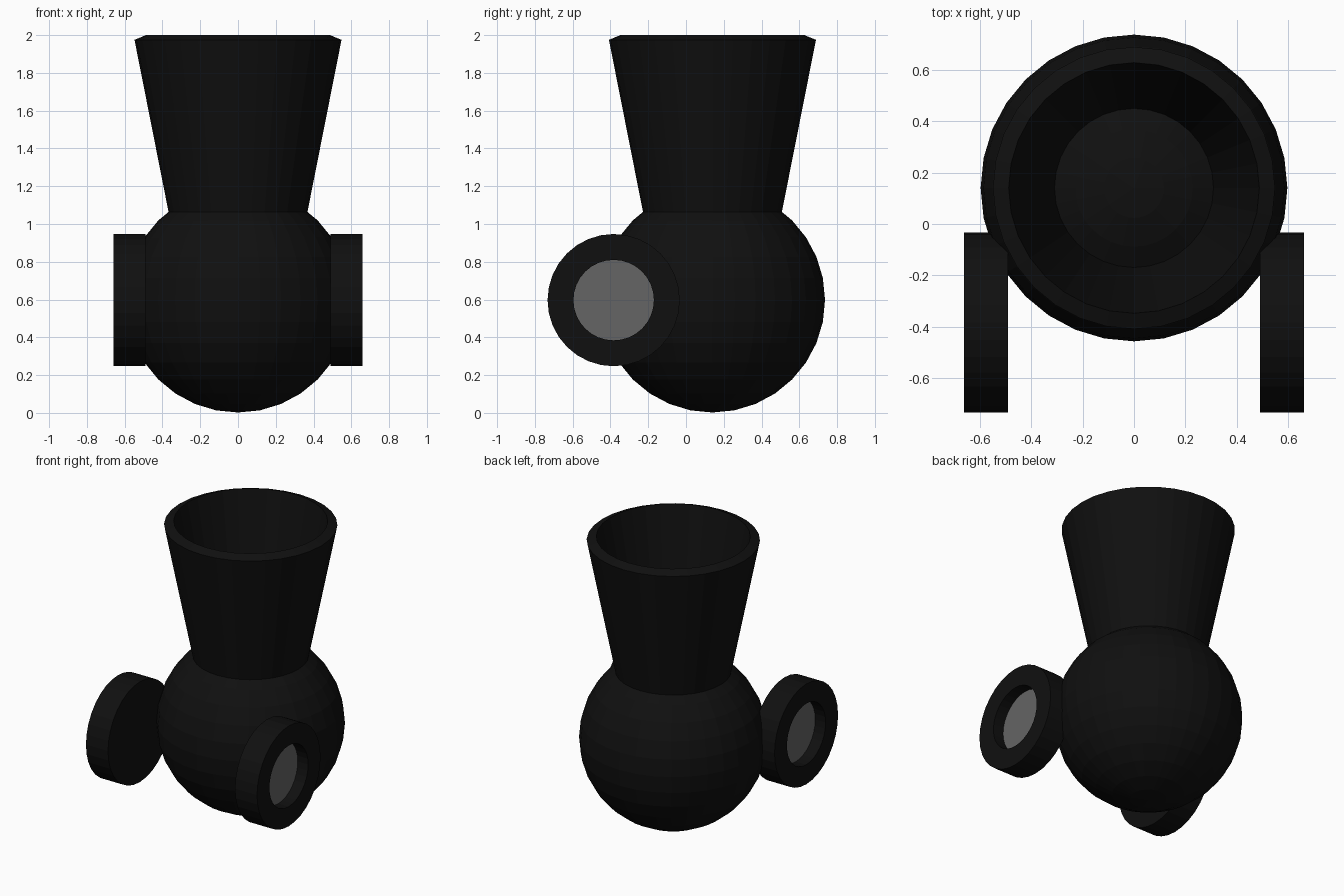
import bpy, bmesh
from math import pi
from mathutils import Matrix, Vector

if "Cube" in bpy.data.objects:
    bpy.data.objects.remove(bpy.data.objects["Cube"])

SEG = 32
CENTRE_Y = 0.14


def material(name, value):
    m = bpy.data.materials.new(name)
    m.diffuse_color = (value, value, value, 1)
    m.use_nodes = True
    m.node_tree.nodes["Principled BSDF"].inputs["Base Color"].default_value = m.diffuse_color
    return m


black = material("black", 0.005)
grey = material("grey", 0.13)


def lathe(name, profile, mat, matrix):
    """Spin (radius, height) points around the local z axis."""
    bm = bmesh.new()
    verts = [bm.verts.new((r, 0, z)) for r, z in profile]
    edges = [bm.edges.new(p) for p in zip(verts, verts[1:])]
    bmesh.ops.spin(bm, geom=verts + edges, cent=(0, 0, 0), axis=(0, 0, 1),
                   angle=2 * pi, steps=SEG)
    bmesh.ops.remove_doubles(bm, verts=bm.verts, dist=1e-4)
    bmesh.ops.recalc_face_normals(bm, faces=bm.faces)
    # open discs face outward along +z
    if all(abs(z - profile[0][1]) < 1e-6 for _, z in profile):
        for f in bm.faces:
            if f.normal.z < 0:
                f.normal_flip()
    bm.transform(matrix)
    mesh = bpy.data.meshes.new(name)
    bm.to_mesh(mesh)
    bm.free()
    mesh.materials.append(mat)
    ob = bpy.data.objects.new(name, mesh)
    bpy.context.collection.objects.link(ob)
    return ob


# Ball-shaped body
bpy.ops.mesh.primitive_uv_sphere_add(segments=SEG, ring_count=16, radius=0.596,
                                     location=(0, CENTRE_Y, 0.598))
body = bpy.context.object
body.name = "ball_body"
body.data.materials.append(black)

# Hollow flared funnel, its rim square to the sloping wall
lathe("funnel", [(0.292, 1.02), (0.355, 1.0), (0.548, 1.975),
                 (0.487, 2.0), (0.292, 1.02)],
      black, Matrix.Translation((0, CENTRE_Y, 0)))

# Side wheels with a recessed grey disc on the outer face
for side, label in ((1, "right"), (-1, "left")):
    place = (Matrix.Translation((side * 0.49, -0.383, 0.597))
             @ Matrix.Rotation(side * pi / 2, 4, 'Y'))
    lathe(label + "_wheel", [(0, 0), (0.35, 0), (0.35, 0.17), (0.213, 0.17),
                             (0.213, 0.09)], black, place)
    lathe(label + "_wheel_disc", [(0, 0.09), (0.213, 0.09)], grey, place)
